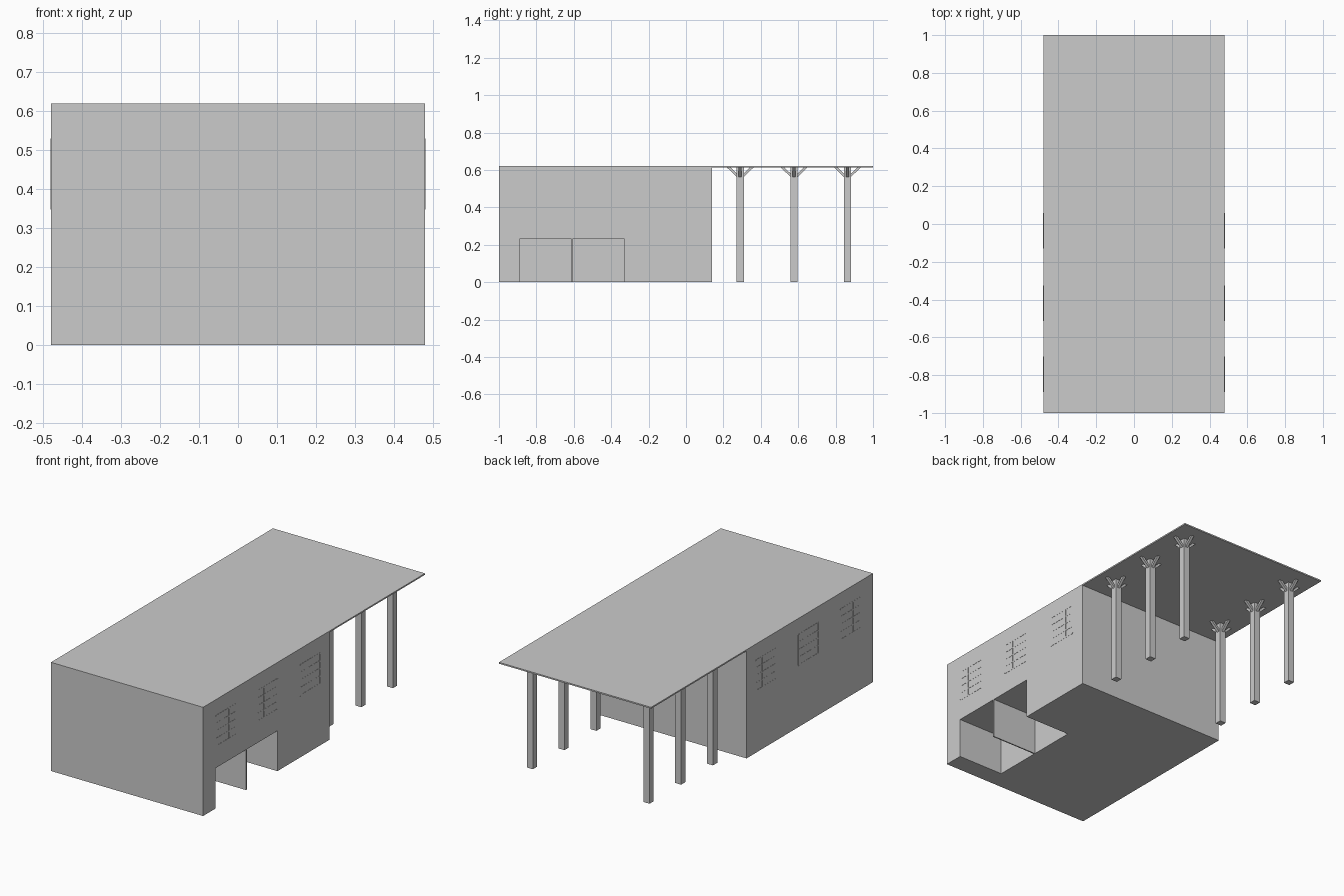
import bpy, bmesh
from mathutils import Matrix

if "Cube" in bpy.data.objects:
    bpy.data.objects.remove(bpy.data.objects["Cube"])


def new_object(name, bm):
    bmesh.ops.recalc_face_normals(bm, faces=bm.faces)
    me = bpy.data.meshes.new(name)
    bm.to_mesh(me)
    bm.free()
    ob = bpy.data.objects.new(name, me)
    bpy.context.collection.objects.link(ob)
    return ob


def add_box(bm, lo, hi):
    size = [h - l for l, h in zip(lo, hi)]
    mid = [(h + l) / 2 for l, h in zip(lo, hi)]
    m = Matrix.Translation(mid) @ Matrix.Diagonal((*size, 1))
    bmesh.ops.create_cube(bm, size=1, matrix=m)


def box(name, lo, hi):
    bm = bmesh.new()
    add_box(bm, lo, hi)
    return new_object(name, bm)


W, H, WALL_END = 0.48, 0.62, 0.14

# Main hall with two loading bays cut into the right wall, open at the floor
hall = box("hall", (-W, -1, 0), (W, WALL_END, H))
for y0, y1 in ((-0.89, -0.613), (-0.606, -0.33)):
    cutter = box("bay_cutter", (0.19, y0, -0.1), (W + 0.1, y1, 0.23))
    cutter.hide_render = True
    mod = hall.modifiers.new("bay", 'BOOLEAN')
    mod.operation = 'DIFFERENCE'
    mod.solver = 'EXACT'
    mod.object = cutter
    bpy.context.view_layer.objects.active = hall
    bpy.ops.object.modifier_apply(modifier=mod.name)
    bpy.data.objects.remove(cutter)

# Thin canopy roof continuing the hall roof
box("canopy_roof", (-W, WALL_END, H - 0.008), (W, 1, H))

# Barred windows almost flush with both side walls
BAR, Z0, Z1, HALF = 0.004, 0.352, 0.526, 0.09
for side, label in ((-1, "left"), (1, "right")):
    xs = sorted((side * (W - 0.003), side * (W + 0.001)))
    for i, yc in enumerate((-0.795, -0.42, -0.035)):
        bm = bmesh.new()
        for k in range(5):
            z = Z0 + (Z1 - Z0) * k / 4
            add_box(bm, (xs[0], yc - HALF, z - BAR), (xs[1], yc + HALF, z + BAR))
        for k in range(4):
            y = yc - HALF + 2 * HALF * k / 3
            add_box(bm, (xs[0], y - BAR, Z0), (xs[1], y + BAR, Z1))
        new_object(f"window_bars_{label}_{i + 1}", bm)

# Canopy posts, each with four diagonal braces under the roof
R, T, TOP = 0.019, 0.008, H - 0.007
PROFILE = ((R - 0.003, 0.560), (R - 0.003, 0.578), (0.052, TOP), (0.071, TOP))
for side, label in ((-1, "left"), (1, "right")):
    for i, y in enumerate((0.29, 0.578, 0.863)):
        bm = bmesh.new()
        add_box(bm, (-R, -R, 0), (R, R, TOP))
        for turn in range(4):
            a = [bm.verts.new((r, -T, z)) for r, z in PROFILE]
            b = [bm.verts.new((r, T, z)) for r, z in PROFILE]
            bm.faces.new(a)
            bm.faces.new(b[::-1])
            for k in range(4):
                n = (k + 1) % 4
                bm.faces.new((a[k], b[k], b[n], a[n]))
            rot = Matrix.Rotation(turn * 1.5707963, 4, 'Z')
            bmesh.ops.transform(bm, matrix=rot, verts=a + b)
        post = new_object(f"canopy_post_{label}_{i + 1}", bm)
        post.location = (side * 0.368, y, 0)
